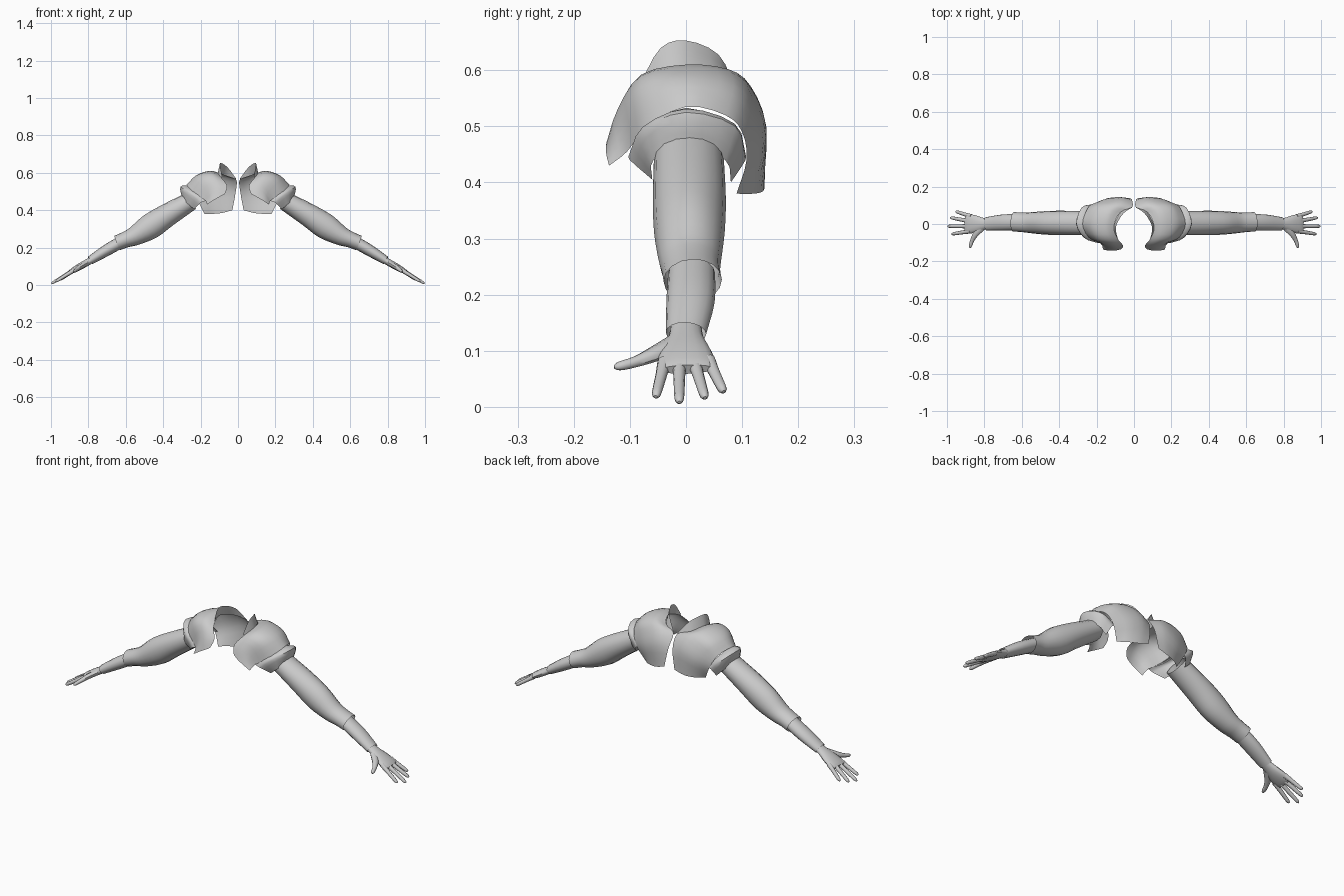
import bpy, bmesh, math
from mathutils import Vector

UP = Vector((0.507, 0, 0.862))  # upward normal of the sloping arm


def finish(name, bm):
    bmesh.ops.recalc_face_normals(bm, faces=bm.faces)
    me = bpy.data.meshes.new(name)
    bm.to_mesh(me)
    bm.free()
    for p in me.polygons:
        p.use_smooth = True
    me.set_sharp_from_angle(angle=math.radians(40))
    ob = bpy.data.objects.new(name, me)
    bpy.context.collection.objects.link(ob)
    m = ob.modifiers.new("mirror", 'MIRROR')
    m.use_mirror_merge = False
    return ob


def spline(pts, n):
    """Catmull-Rom curve through the points"""
    pts = [Vector(p) for p in pts]
    ext = [2 * pts[0] - pts[1]] + pts + [2 * pts[-1] - pts[-2]]
    out = []
    for i in range(len(pts) - 1):
        a, b, c, d = ext[i:i + 4]
        for k in range(n):
            t = k / n
            out.append(0.5 * (2 * b + (c - a) * t + (2 * a - 5 * b + 4 * c - d) * t ** 2
                              + (3 * b - a - 3 * c + d) * t ** 3))
    return out + [pts[-1]]


def sheet(name, rows, n=3):
    """Curved armour plate lofted through rows of points"""
    rows = [spline(r, n) for r in rows]
    cols = [spline(c, n) for c in zip(*rows)]
    bm = bmesh.new()
    g = [[bm.verts.new(p) for p in c] for c in cols]
    for a, b in zip(g, g[1:]):
        for j in range(len(a) - 1):
            bm.faces.new((a[j], a[j + 1], b[j + 1], b[j]))
    return finish(name, bm)


def tube(name, stations, sides=16, n=3, cap=False):
    """Elliptical limb; stations are (x, y, z, half width, half height)"""
    pos = spline([s[:3] for s in stations], n)
    rad = spline([(s[3], s[4], 0) for s in stations], n)
    bm = bmesh.new()
    rings = []
    for i, (p, r) in enumerate(zip(pos, rad)):
        t = (pos[min(i + 1, len(pos) - 1)] - pos[max(i - 1, 0)]).normalized()
        side = UP.cross(t).normalized()
        v = t.cross(side)
        rings.append([bm.verts.new(p + side * r.x * math.cos(a) + v * r.y * math.sin(a))
                      for a in (2 * math.pi * k / sides for k in range(sides))])
    for a, b in zip(rings, rings[1:]):
        for k in range(sides):
            q = (k + 1) % sides
            bm.faces.new((a[k], a[q], b[q], b[k]))
    if cap:
        bm.faces.new(rings[0])
        bm.faces.new(rings[-1])
    return finish(name, bm)


# Main shoulder shell, each row running front hem -> top -> back hem
sheet("shoulder_shell", [
    [(.07, -.135, .487), (.058, -.115, .53), (.09, -.075, .575), (.105, 0, .60),
     (.07, .065, .585), (.01, .09, .565), (.012, .13, .50), (.03, .14, .40)],
    [(.10, -.142, .47), (.11, -.122, .53), (.14, -.08, .592), (.155, 0, .61),
     (.13, .075, .602), (.08, .115, .572), (.07, .143, .50), (.085, .138, .385)],
    [(.135, -.142, .45), (.15, -.116, .51), (.20, -.08, .57), (.225, 0, .585),
     (.205, .085, .572), (.165, .12, .535), (.14, .138, .47), (.14, .12, .38)],
    [(.165, -.137, .43), (.178, -.105, .455), (.245, -.07, .498), (.275, 0, .535),
     (.255, .07, .52), (.235, .10, .49), (.21, .108, .44), (.18, .09, .38)]])

# Upright collar on the neck opening
sheet("collar", [
    [(.09, -.075, .575), (.105, -.04, .592), (.105, 0, .60), (.07, .065, .585), (.01, .09, .565)],
    [(.085, -.08, .58), (.095, -.045, .64), (.092, 0, .653), (.055, .058, .628), (.01, .088, .568)]])

# Short plate below the shoulder shell
sheet("shoulder_sleeve", [
    [(.17, -.10, .45), (.23, -.078, .495), (.262, 0, .533), (.24, .08, .50), (.19, .103, .45)],
    [(.20, -.10, .44), (.265, -.075, .495), (.308, 0, .525), (.28, .088, .50), (.22, .106, .44)],
    [(.235, -.06, .405), (.275, -.058, .44), (.30, 0, .468), (.275, .07, .44), (.235, .08, .40)]])

# Open-ended arm sleeves
tube("upper_arm", [
    (.25, .005, .45, .062, .05), (.38, .006, .372, .065, .062), (.47, .006, .312, .063, .068),
    (.55, .007, .263, .056, .052), (.60, .009, .243, .052, .043), (.645, .012, .225, .052, .041)])
tube("forearm", [
    (.61, .01, .238, .042, .032), (.70, .008, .187, .043, .031), (.79, 0, .131, .036, .023)])

# Hand
tube("palm", [
    (.76, 0, .147, .028, .018), (.80, 0, .124, .031, .018), (.845, 0, .098, .046, .018),
    (.885, .001, .076, .052, .014), (.902, .002, .067, .047, .009)], cap=True)
fingers = {"index": ((.875, -.038, .08), (.975, -.054, .018)),
           "middle": ((.88, -.012, .079), (.997, -.012, .008)),
           "ring": ((.88, .015, .079), (.982, .034, .016)),
           "little": ((.87, .04, .083), (.953, .067, .027))}
for name, (a, b) in fingers.items():
    a, b = Vector(a), Vector(b)
    tube(name + "_finger", [(*a.lerp(b, f), r, r * .95) for f, r in
                            ((0, .013), (.35, .0105), (.7, .0095), (.93, .008), (1, .003))],
         sides=10, n=2, cap=True)
tube("thumb", [
    (.815, -.018, .113, .022, .014), (.845, -.052, .096, .017, .013),
    (.865, -.088, .081, .011, .010), (.875, -.118, .073, .009, .008),
    (.877, -.128, .071, .003, .003)], sides=10, cap=True)
